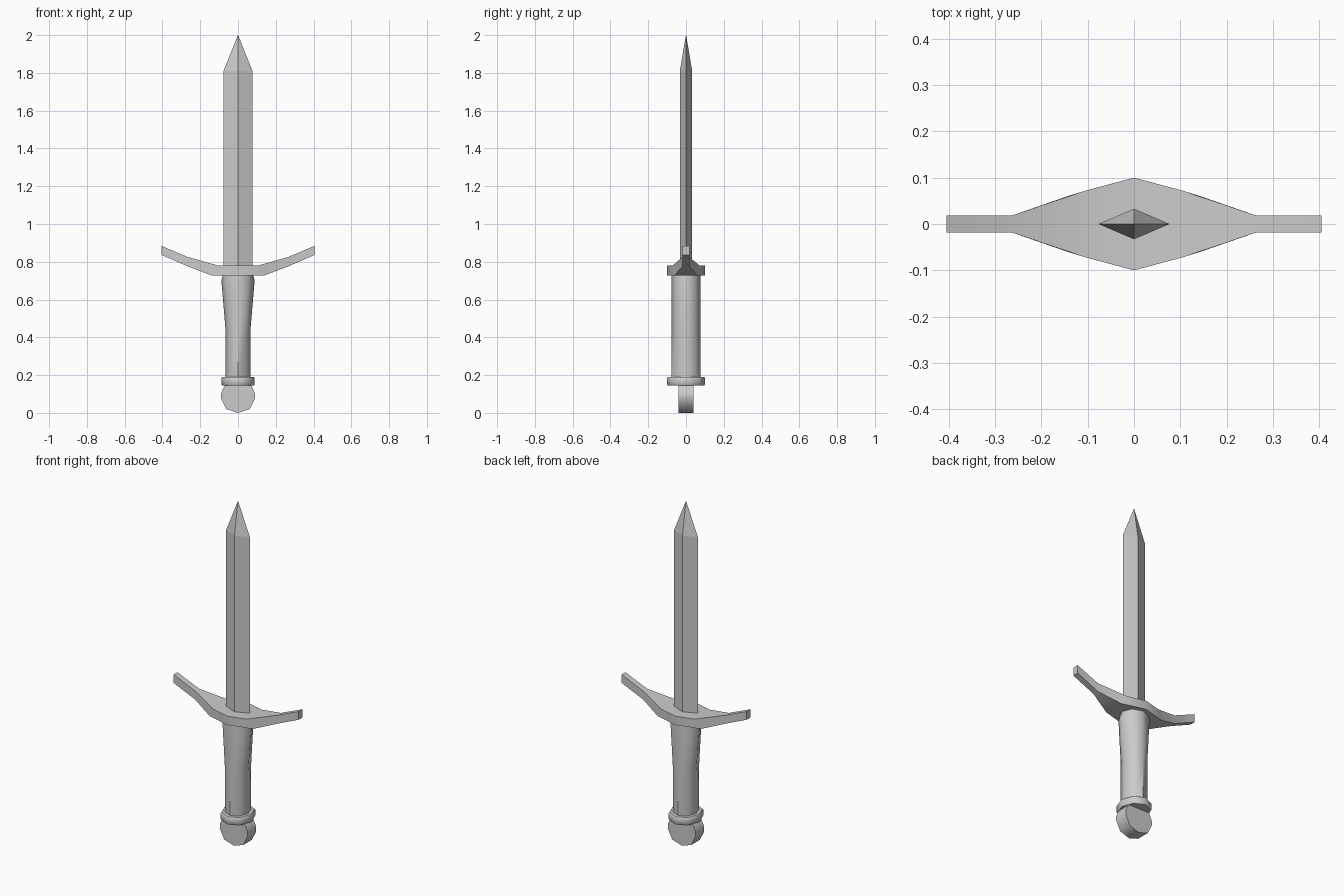
import bpy, bmesh
from math import cos, sin, tau, radians

if "Cube" in bpy.data.objects:
    bpy.data.objects.remove(bpy.data.objects["Cube"])


def loft(name, rings, smooth=None):
    """Skin a list of equal-sized point rings and cap both ends."""
    bm = bmesh.new()
    loops = [[bm.verts.new(p) for p in ring] for ring in rings]
    n = len(loops[0])
    for a, b in zip(loops, loops[1:]):
        for i in range(n):
            j = (i + 1) % n
            bm.faces.new((a[i], a[j], b[j], b[i]))
    bm.faces.new(loops[0][::-1])
    bm.faces.new(loops[-1])
    bmesh.ops.remove_doubles(bm, verts=bm.verts, dist=0.0001)
    bmesh.ops.recalc_face_normals(bm, faces=bm.faces)
    mesh = bpy.data.meshes.new(name)
    bm.to_mesh(mesh)
    bm.free()
    obj = bpy.data.objects.new(name, mesh)
    bpy.context.collection.objects.link(obj)
    if smooth:
        bpy.ops.object.select_all(action='DESELECT')
        obj.select_set(True)
        bpy.context.view_layer.objects.active = obj
        bpy.ops.object.shade_smooth_by_angle(angle=radians(smooth))
    return obj


def oval(rx, ry, z, n):
    return [(rx * cos(tau * i / n), ry * sin(tau * i / n), z) for i in range(n)]


# Blade: diamond section with a pointed tip
loft("blade", [oval(0.077, 0.033, 0.75, 4), oval(0.077, 0.033, 1.81, 4),
               oval(0.0005, 0.0005, 2.0, 4)])

# Guard: half profile (top x, bottom x, half depth, top z, bottom z), mirrored
half = [(0.0, 0.0, 0.10, 0.78, 0.728), (0.105, 0.14, 0.072, 0.78, 0.728),
        (0.265, 0.265, 0.018, 0.825, 0.775), (0.405, 0.405, 0.018, 0.884, 0.836)]
stations = [(-a, -b, d, t, l) for a, b, d, t, l in half[:0:-1]] + half
loft("guard", [[(xb, -d if xb == xt else -d * 0.85, zb), (xt, -d, zt),
                (xt, d, zt), (xb, d if xb == xt else d * 0.85, zb)]
               for xt, xb, d, zt, zb in stations], 40)

# Grip: constant depth, flaring sideways towards the guard
loft("grip", [oval(0.066, 0.076, 0.18, 8), oval(0.066, 0.076, 0.44, 8),
              oval(0.088, 0.076, 0.70, 8), oval(0.080, 0.076, 0.735, 8)], 50)

# Collar between grip and pommel
loft("collar", [oval(0.084, 0.096, 0.145, 8), oval(0.088, 0.10, 0.15, 8),
                oval(0.088, 0.10, 0.185, 8), oval(0.084, 0.096, 0.19, 8)], 50)

# Pommel: thick rounded disc facing front and back
right = [(0.062, 0.02), (0.09, 0.077), (0.09, 0.103), (0.072, 0.142), (0.045, 0.16)]
outline = [(0, 0.0)] + right + [(-x, z) for x, z in right[::-1]]
loft("pommel", [[(x, y, z) for x, z in outline] for y in (-0.04, 0.04)], 50)
